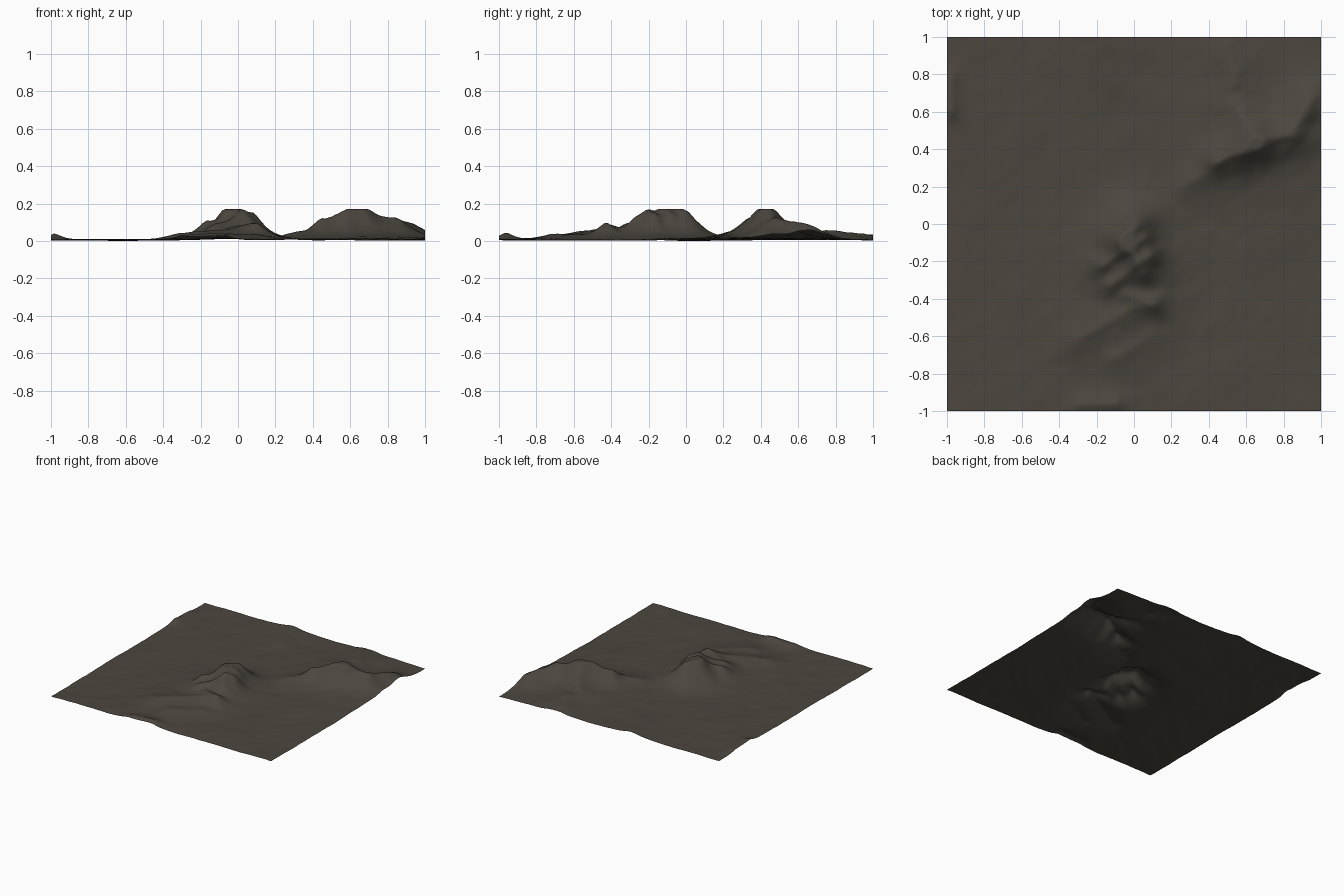
import bpy, bmesh, math
from mathutils import Vector, noise

N = 120  # grid cells per side

# Ridge lines: start (x, y, height), end (x, y, height), width
RIDGES = [
    # central mountain crest and its south-west spurs
    (0.01, 0.0, 0.150, -0.05, -0.09, 0.152, 0.11),
    (0.05, -0.08, 0.120, -0.17, -0.22, 0.090, 0.08),
    (0.08, -0.17, 0.120, -0.12, -0.32, 0.070, 0.085),
    (-0.03, -0.10, 0.140, 0.05, -0.26, 0.105, 0.10),
    # southern foothills
    (0.10, -0.43, 0.082, -0.02, -0.38, 0.055, 0.08),
    (0.02, -0.44, 0.050, -0.30, -0.62, 0.035, 0.11),
    (0.10, -0.60, 0.025, -0.10, -0.72, 0.025, 0.10),
    # eastern mountain and arms
    (0.65, 0.43, 0.155, 0.58, 0.38, 0.120, 0.10),
    (0.60, 0.41, 0.110, 0.44, 0.33, 0.090, 0.08),
    (0.44, 0.33, 0.060, 0.28, 0.20, 0.030, 0.09),
    (0.66, 0.44, 0.130, 0.84, 0.48, 0.090, 0.11),
    (0.84, 0.48, 0.085, 0.95, 0.67, 0.075, 0.10),
    (0.66, 0.45, 0.100, 0.55, 0.62, 0.050, 0.11),
    (0.55, 0.75, 0.040, 0.50, 0.95, 0.030, 0.10),
    # low rises near the borders
    (-0.12, 0.74, 0.020, -0.20, 1.0, 0.030, 0.12),
    (-0.98, 0.60, 0.030, -0.97, 0.78, 0.025, 0.05),
    (-0.10, -0.96, 0.038, -0.30, -0.97, 0.025, 0.06),
]


def ridge_height(x, y, r):
    ax, ay, ah, bx, by, bh, w = r
    dx, dy = bx - ax, by - ay
    t = max(0, min(1, ((x - ax) * dx + (y - ay) * dy) / (dx * dx + dy * dy)))
    d = math.hypot(x - ax - t * dx, y - ay - t * dy)
    return (ah + t * (bh - ah)) * math.exp(-(d / w) ** 1.35)


def height(x, y):
    # noise stretched along the south-west to north-east grain
    u, v = (x + y) * 0.71, (y - x) * 0.71
    n1 = noise.fractal(Vector((u * 2.2, v * 3.2, 3.7)), 1.0, 2.0, 4)
    n2 = noise.fractal(Vector((u * 6, v * 9, 8.1)), 1.0, 2.0, 3)
    mass = sum(ridge_height(x, y, r) ** 3 for r in RIDGES) ** (1 / 3)
    # broad swell around the two mountains and the eastern side
    swell = 0.018 * math.exp(-((x - 0.65) ** 2 + (y - 0.45) ** 2) / 0.16)
    swell += 0.014 * math.exp(-((x + 0.02) ** 2 + (y + 0.25) ** 2) / 0.12)
    z = 0.017 + swell + mass * (1 + 0.10 * n2) + 0.007 * n1 + 0.002 * n2
    return min(max(z, 0.004 + 0.1 * z), 0.181)


# Terrain sheet
bm = bmesh.new()
bmesh.ops.create_grid(bm, x_segments=N, y_segments=N, size=1.0)
for v in bm.verts:
    v.co.z = height(v.co.x, v.co.y)
low = min(v.co.z for v in bm.verts)
for v in bm.verts:
    v.co.z -= low
for f in bm.faces:
    f.smooth = True
mesh = bpy.data.meshes.new("mountain_terrain")
bm.to_mesh(mesh)
bm.free()

rock = bpy.data.materials.new("dark grey brown rock")
rock.diffuse_color = (0.072, 0.061, 0.049, 1)
mesh.materials.append(rock)

terrain = bpy.data.objects.new("mountain_terrain", mesh)
bpy.context.collection.objects.link(terrain)
